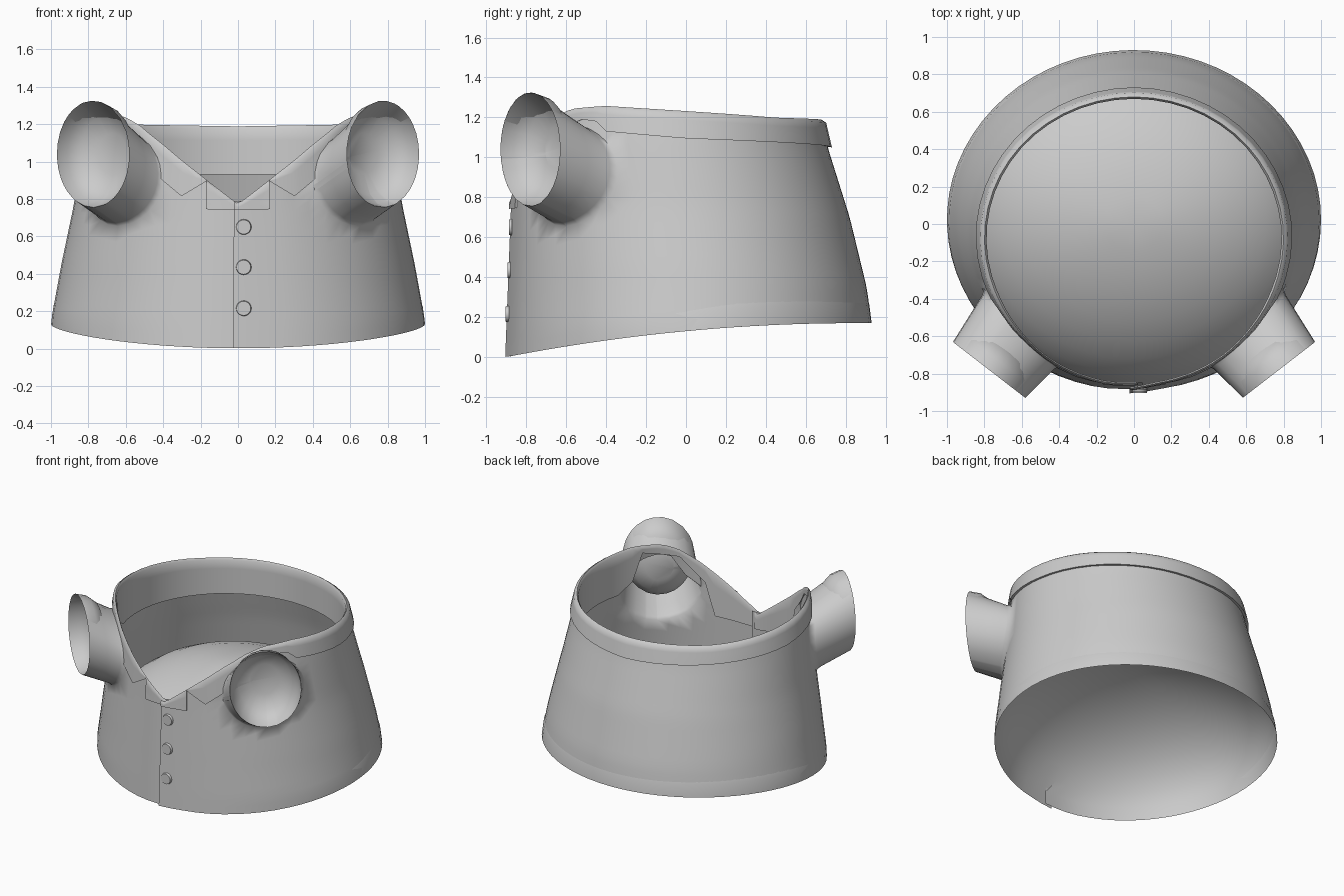
import bpy, bmesh
from math import sin, cos, radians, pi, atan2, sqrt
from mathutils import Vector

if "Cube" in bpy.data.objects:
    bpy.data.objects.remove(bpy.data.objects["Cube"])


def lerp_table(tab, v):
    if v <= tab[0][0]:
        return tab[0][1]
    for (a, p), (b, q) in zip(tab, tab[1:]):
        if v <= b:
            return p + (q - p) * (v - a) / (b - a)
    return tab[-1][1]


# Profiles by height: half width, front depth, back depth
WIDTH = [(0, 1.0), (.15, 1.0), (.45, .945), (.76, .88), (1.1, .825), (1.25, .795)]
FRONT = [(0, -.89), (.78, -.86), (1.25, -.845)]
BACK = [(.17, .93), (.35, .905), (.7, .82), (1.05, .71), (1.2, .675)]
# Neckline, collar edge and facing edge by angle from the front
RIM = [(0, .77), (14, .93), (29, 1.09), (41, 1.195), (50, 1.24), (65, 1.255), (95, 1.23), (135, 1.195), (180, 1.185)]
COLLAR = [(0, .742), (11, .745), (11.2, .895), (20, .815), (36, .99), (44, 1.14), (56, 1.19),
          (62, 1.18), (66, 1.13), (95, 1.095), (180, 1.05)]
FACING = [(0, .66), (22, .7), (27, .95), (34, 1.05), (40, 1.14), (60, 1.2), (66, 1.0), (75, .93), (180, .93)]
# Overlap of the front closure
FLAP = [(-1.4, .016), (8, 0), (350, 0), (363, -.012)]


def sym(t):
    return abs((t + 180) % 360 - 180)


def surf(t, z, off=0.0):
    f, b = lerp_table(FRONT, z), lerp_table(BACK, z)
    s, c = sin(radians(t)), cos(radians(t))
    o = off + lerp_table(FLAP, t)
    return Vector(((lerp_table(WIDTH, z) + o) * s, (f + b) / 2 - ((b - f) / 2 + o) * c, z))


def hem_z(t):
    y = .015 - .915 * cos(radians(t))
    return max(0, .13 + .093 * y - .055 * y * y)


def grid(bm, columns):
    cols = [[bm.verts.new(p) for p in col] for col in columns]
    for a, b in zip(cols, cols[1:]):
        for i in range(len(a) - 1):
            bm.faces.new((a[i], b[i], b[i + 1], a[i + 1]))


def finish(bm, name, angle):
    bmesh.ops.recalc_face_normals(bm, faces=bm.faces)
    me = bpy.data.meshes.new(name)
    bm.to_mesh(me)
    bm.free()
    ob = bpy.data.objects.new(name, me)
    bpy.context.collection.objects.link(ob)
    bpy.ops.object.select_all(action='DESELECT')
    ob.select_set(True)
    bpy.context.view_layer.objects.active = ob
    bpy.ops.object.shade_smooth_by_angle(angle=radians(angle))
    return ob


# Body wall with the domed inner panel rising from the hem
bm = bmesh.new()
N, R, D = 68, 20, 10
columns = []
for i in range(N + 1):
    t = -1.4 + 364.4 * i / N
    h = hem_z(t)
    top = lerp_table(RIM, sym(t)) - .012
    col = []
    for k in range(D, 0, -1):
        a = pi / 2 * k / D
        s = cos(a)
        # the dome closes on itself away from the overlap
        u = -1.4 + 360 * (i % N) / N if k > 1 else t
        hu = hem_z(u)
        p = surf(u, hu, 0 if k == 1 else -lerp_table(FLAP, u))
        col.append(Vector((p.x * s, p.y * s, hu * s + .13 * (1 - s) + .6 * sin(a))))
    col += [surf(t, h + (top - h) * j / R) for j in range(R + 1)]
    columns.append(col)
grid(bm, columns)
bmesh.ops.remove_doubles(bm, verts=bm.verts, dist=1e-4)

# Sleeves drawn out of holes in the wall
END = Vector((.775, -.78, 1.04))
U, OUT = Vector((.79, .61, 0)), Vector((.61, -.79, 0))
HOLE_Z, HA, HB = .91, .285, .255


def local(p, side):
    q = Vector((p.x * side, p.y, p.z))
    return (q - END).dot(U) / HA, (q.z - HOLE_Z) / HB, q.dot(OUT)


for side in (1, -1):
    gone = set()
    for f in bm.faces:
        a, b, d = local(f.calc_center_median(), side)
        # the wall sits further out than the inner dome; the neckline row stays
        if d > .7 and a * a + b * b < 1 and not any(e.is_boundary for e in f.edges):
            gone.add(f)
    rim = [e for e in {e for f in gone for e in f.edges}
           if sum(f in gone for f in e.link_faces) == 1]
    bmesh.ops.delete(bm, geom=list(gone), context='FACES')
    for v in {v for e in rim for v in e.verts}:
        a, b, d = local(v.co, side)
        n = sqrt(a * a + b * b)
        want, z = END.dot(U) + HA * a / n, HOLE_Z + HB * b / n
        lo, hi = 10, 110
        for _ in range(30):
            mid = (lo + hi) / 2
            if surf(mid, z).dot(U) < want:
                lo = mid
            else:
                hi = mid
        q = surf(lo, z)
        v.co = (q.x * side, q.y, q.z)
    base = None
    # steps: blend from hole to cuff, ring scale, recess
    for blend, scale, recess in ((.12, 1, 0), (.5, 1, 0), (1, 1, 0),
                                 (1, .93, .07), (1, .75, .13), (1, .4, .17)):
        old = {v for e in rim for v in e.verts}
        if base is None:
            base = {v: v.co.copy() for v in old}
        new = bmesh.ops.extrude_edge_only(bm, edges=rim)['geom']
        rim = [g for g in new if isinstance(g, bmesh.types.BMEdge)]
        nb = {}
        for v in (g for g in new if isinstance(g, bmesh.types.BMVert)):
            src = next(e.other_vert(v) for e in v.link_edges if e.other_vert(v) in old)
            q = base[src]
            nb[v] = q
            a, b, d = local(q, side)
            g = atan2(b, a)
            e = END + U * .245 * scale * cos(g) + Vector((0, 0, .285 * scale * sin(g))) - OUT * recess
            q = Vector((q.x * side, q.y, q.z))
            mid = END + (q - END).dot(OUT) * OUT
            mid.z = HOLE_Z
            w = (mid + (q - mid) * .97).lerp(e, blend)
            v.co = (w.x * side, w.y, w.z)
        base = nb
    # the new loop is the one with no face on its inner side
    bmesh.ops.edgeloop_fill(bm, edges=[e for e in rim if e.is_boundary])
finish(bm, "jacket_body", 60)

# Folded collar with lapel points outside and facing hanging inside
half = [3, 7, 11, 11.2, 15, 20, 22, 27, 30, 34, 36, 40, 44, 48, 52, 56, 60, 62, 66, 70, 75]
half += list(range(82, 180, 7))
angles = [-1.4, 0] + half + [180] + [360 - a for a in reversed(half)] + [360, 361.4]
bm = bmesh.new()
columns = []
for t in angles:
    m = sym(t)
    top, lo, inn = (lerp_table(tab, m) for tab in (RIM, COLLAR, FACING))
    w = lerp_table([(45, .5), (70, 1)], m)
    lip = surf(t, top - .012, -.012 * w)
    col = [Vector((lip.x, lip.y, inn + (lip.z - inn) * k / 4)) for k in range(5)]
    col.append(surf(t, top + .003, .002))
    hi = max(top - .012, lo + .005)
    col += [surf(t, hi + (lo - hi) * k / 4, .021 * w) for k in range(5)]
    col.append(surf(t, lo + .002, .002))
    columns.append(col)
grid(bm, columns)
finish(bm, "collar", 50)

# Buttons down the front closure
for i, z in enumerate((.65, .435, .215)):
    bm = bmesh.new()
    bmesh.ops.create_cone(bm, cap_ends=True, segments=20, radius1=.042, radius2=.038, depth=.016)
    for v in bm.verts:
        x, y, h = v.co
        v.co = (.03 + x, surf(2, z).y - .004 - h, z + y)
    finish(bm, "button_%d" % (i + 1), 35)
